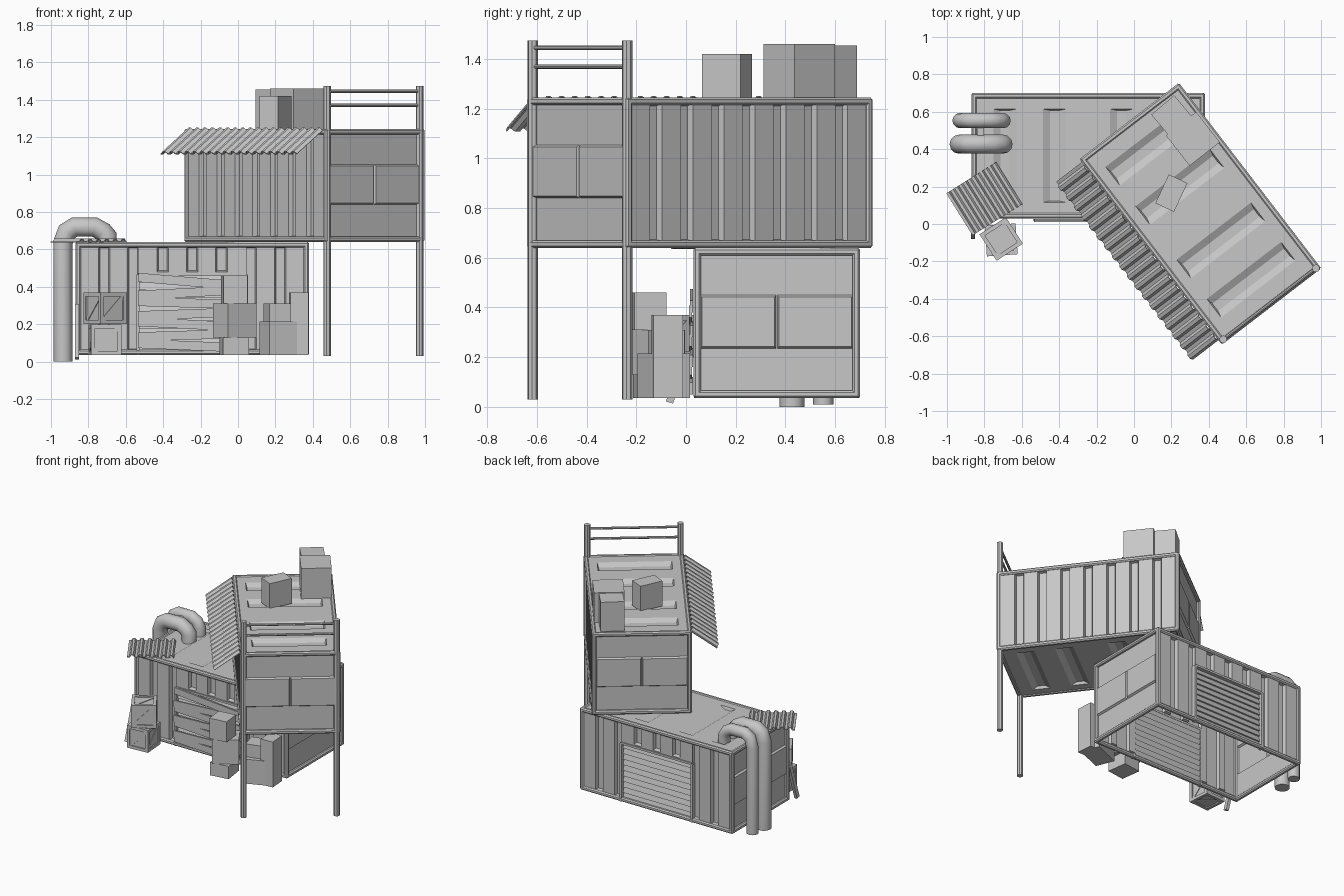
import bpy, bmesh, math, random
from mathutils import Matrix, Vector

if "Cube" in bpy.data.objects:
    bpy.data.objects.remove(bpy.data.objects["Cube"])

random.seed(4)
grey = bpy.data.materials.new("plain grey")
grey.diffuse_color = (0.57, 0.57, 0.57, 1)
grey.use_nodes = True
grey.node_tree.nodes["Principled BSDF"].inputs["Base Color"].default_value = grey.diffuse_color
I = Matrix.Identity(4)


def T(x, y, z):
    return Matrix.Translation((x, y, z))


def R(deg, axis='Z'):
    return Matrix.Rotation(math.radians(deg), 4, axis)


def finish(name, bm, mat=I, smooth=False):
    me = bpy.data.meshes.new(name)
    bm.to_mesh(me)
    bm.free()
    me.materials.append(grey)
    ob = bpy.data.objects.new(name, me)
    bpy.context.collection.objects.link(ob)
    ob.matrix_world = mat
    if smooth:
        for p in me.polygons:
            p.use_smooth = len(p.vertices) == 4
    return ob


def add_box(bm, size, mat=I, bevel=0):
    g = bmesh.ops.create_cube(bm, size=1, matrix=mat @ Matrix.Diagonal((*size, 1)))
    if bevel:
        es = list({e for v in g['verts'] for e in v.link_edges})
        bmesh.ops.bevel(bm, geom=es, offset=bevel, segments=1, affect='EDGES')


def add_face(bm, pts, mat):
    bm.faces.new([bm.verts.new(mat @ Vector(p)) for p in pts])


def add_panel(bm, mat, u0, u1, v0, v1, centers, ow, iw, d, m0, m1):
    """Flat sheet facing local +z with pressed pockets (d > 0 goes inward)."""
    a, b, s = v0 + m0, v1 - m1, 0.008
    flat = lambda x0, x1, y0, y1: add_face(
        bm, [(x0, y0, 0), (x1, y0, 0), (x1, y1, 0), (x0, y1, 0)], mat)
    flat(u0, u1, v0, a)
    flat(u0, u1, b, v1)
    x = u0
    for c in centers:
        o, i = ow / 2, iw / 2
        flat(x, c - o, a, b)
        outer = [(c - o, a, 0), (c + o, a, 0), (c + o, b, 0), (c - o, b, 0)]
        inner = [(c - i, a + s, -d), (c + i, a + s, -d), (c + i, b - s, -d), (c - i, b - s, -d)]
        add_face(bm, inner, mat)
        for k in range(4):
            n = (k + 1) % 4
            add_face(bm, [outer[k], outer[n], inner[n], inner[k]], mat)
        x = c + o
    flat(x, u1, a, b)


def corrugated(name, mat, length, depth, ridges, amp):
    """Wavy roofing sheet: ridges run along local y, repeat along x."""
    bm = bmesh.new()
    step = length / ridges
    pts = []
    for k in range(ridges):
        x = -length / 2 + k * step
        pts += [(x, 0), (x + .3 * step, 0), (x + .5 * step, amp), (x + .8 * step, amp)]
    pts.append((length / 2, 0))
    for (xa, za), (xb, zb) in zip(pts, pts[1:]):
        add_face(bm, [(xa, -depth / 2, za), (xb, -depth / 2, zb),
                      (xb, depth / 2, zb), (xa, depth / 2, za)], I)
    bmesh.ops.remove_doubles(bm, verts=bm.verts, dist=1e-5)
    ob = finish(name, bm, mat)
    ob.modifiers.new("thickness", 'SOLIDIFY').thickness = 0.006


def tube(name, pts, r, sides=12):
    """Pipe swept along a path in an XZ plane."""
    bm = bmesh.new()
    pts = [Vector(p) for p in pts]
    rings = []
    for k, p in enumerate(pts):
        t0 = (p - pts[max(k - 1, 0)]).normalized()
        t1 = (pts[min(k + 1, len(pts) - 1)] - p).normalized()
        t = (t0 + t1).normalized()
        n = Vector((0, 1, 0))
        side = t.cross(n)
        f = r / max(t.dot(t1 if t1.length else t0), .5)
        rings.append([bm.verts.new(p + n * r * math.cos(q) + side * f * math.sin(q))
                      for q in (2 * math.pi * j / sides for j in range(sides))])
    for A, B in zip(rings, rings[1:]):
        for j in range(sides):
            n = (j + 1) % sides
            bm.faces.new([A[j], A[n], B[n], B[j]])
    bm.faces.new(rings[0])
    bm.faces.new(rings[-1])
    bmesh.ops.recalc_face_normals(bm, faces=bm.faces)
    finish(name, bm, I, True)


# ---- shipping containers
L, W, H, F = 1.25, 0.67, 0.605, 0.03
RIBS = [k * 0.157 for k in range(-3, 4)]
ROOF = [-.445, -.18, .18, .445]
DOOR, HEAD = 0.29, 0.43


def container(name, mat, doors, floor):
    bm = bmesh.new()
    for s in (-1, 1):
        for t in (-1, 1):
            y, x = s * (W - F) / 2, s * (L - F) / 2
            z = H / 2 + t * (H - F) / 2
            add_box(bm, (L, F, F), T(0, y, z), .008)
            add_box(bm, (F, W, F), T(x, 0, z), .008)
            add_box(bm, (F, F, H), T(x, t * (W - F) / 2, H / 2), .008)
    finish(name + "_frame", bm, mat)

    bm = bmesh.new()
    up = R(90, 'X')
    h0, h1, u = .01, H - .01, L / 2 - .01
    for turn in (0, 180):
        side = R(turn) @ T(0, -W / 2 + .01, 0) @ up
        rib = (.062, .046, .025)
        if doors:
            add_panel(bm, side, -u, -DOOR, h0, h1, RIBS[:2], *rib, .015, .015)
            add_panel(bm, side, DOOR, u, h0, h1, RIBS[5:], *rib, .015, .015)
            add_panel(bm, side, -DOOR, DOOR, HEAD, h1, RIBS[2:5], *rib, .015, .015)
        else:
            add_panel(bm, side, -u, u, h0, h1, RIBS, *rib, .015, .015)
        # ends: raised pair of plates in the middle row
        end = R(turn + 90) @ T(0, -L / 2 + .02, 0) @ up
        add_panel(bm, end, -W / 2 + .01, W / 2 - .01, h0, h1, [-.155, .155],
                  .305, .293, -.014, .19, .18)
    e = W / 2 - .01
    add_panel(bm, T(0, 0, H - .006), -u, u, -e, e, ROOF, .125, .05, .02, .075, .075)
    if floor:
        add_panel(bm, T(0, 0, .006) @ R(180, 'X'), -u, u, -e, e, ROOF, .125, .05, .02, .075, .075)
    finish(name + "_panels", bm, mat)

    if doors:
        bm = bmesh.new()
        for turn in (0, 180):
            side = R(turn) @ T(0, -W / 2 + .012, 0)
            for s in (-1, 1):
                add_box(bm, (.015, .03, HEAD), side @ T(s * DOOR, .005, HEAD / 2))
            add_box(bm, (2 * DOOR, .03, .015), side @ T(0, .005, HEAD))
            n = 10
            for k in range(n):  # roller slats
                za, zb = .02 + k * .41 / n, .02 + (k + 1) * .41 / n
                add_face(bm, [(-DOOR, .008, za), (DOOR, .008, za),
                              (DOOR, .02, zb), (-DOOR, .02, zb)], side)
                add_face(bm, [(-DOOR, .02, zb), (DOOR, .02, zb),
                              (DOOR, .008, zb), (-DOOR, .008, zb)], side)
        finish(name + "_roller_doors", bm, mat)


container("lower_container", T(-.245, .365, .035), True, False)
UP = T(.355, .055, .64) @ R(-52.5)
container("upper_container", UP, False, True)

# ---- stilts and roof railing on the overhanging end
bm = bmesh.new()
for s in (-1, 1):
    bmesh.ops.create_cone(bm, cap_ends=True, segments=8, radius1=.021, radius2=.021,
                          depth=1.445, matrix=UP @ T(.607, s * .312, .1125))
for z in (1.37, 1.445):
    bmesh.ops.create_cone(bm, cap_ends=True, segments=8, radius1=.009, radius2=.009,
                          depth=.62, matrix=UP @ T(.607, 0, z - .64) @ R(90, 'X'))
finish("stilts_and_railing", bm)

# ---- corrugated awnings
corrugated("long_awning", UP @ T(-.005, -W / 2 - .085, .535) @ R(36, 'X'), 1.2, .215, 18, .016)
corrugated("small_awning", T(-.8, .135, .642) @ R(32), .315, .265, 6, .016)

# ---- exhaust pipes
for name, y, r, x0, z0 in (("front_pipe", .427, .051, -.935, 0), ("rear_pipe", .553, .041, -.93, .01)):
    top = .77 - r
    tube(name, [(x0, y, z0), (x0, y, .64), (x0 + .02, y, top - .025), (x0 + .06, y, top),
                (-.765, y, top), (-.72, y, top - .025), (-.7, y, .67), (-.7, y, .6)], r)
bm = bmesh.new()
add_box(bm, (.035, .13, .03), T(-.82, .49, .72))
finish("pipe_clamp", bm)


# ---- wooden crates with framed faces and diagonal braces
def crate(name, mat, s):
    bm = bmesh.new()
    b, h = s * .13, s / 2
    add_box(bm, (s * .9,) * 3)
    for rot in [R(k * 90) for k in range(4)] + [R(90, 'X'), R(-90, 'X')]:
        for t in (-1, 1):
            add_box(bm, (s, b, b), rot @ T(0, -h + b / 2, t * (h - b / 2)))
            add_box(bm, (b, b, s), rot @ T(t * (h - b / 2), -h + b / 2, 0))
        add_box(bm, (s * 1.1, b * .5, b), rot @ T(0, -h + b * .45, 0) @ R(-45, 'Y'))
    finish(name, bm, mat)


crate("lower_crate", T(-.71, -.085, .117) @ R(4), .165)
crate("upper_crate", T(-.71, -.08, .285) @ R(33), .168)

# ---- leaning pole beside the crates
bm = bmesh.new()
add_box(bm, (.022, .03, .3), T(-.86, -.02, .16) @ R(-18, 'X'))
finish("leaning_pole", bm)

# ---- boards nailed over the front door
bm = bmesh.new()
for k in range(7):
    tilt = (-1) ** k * random.uniform(1.5, 5)
    add_box(bm, (.57, .012, .048), T(-.25, .022 - .004 * (k % 2), .085 + k * .057) @ R(tilt, 'Y'))
finish("door_boards", bm)

# ---- cargo boxes: name, centre x y, bottom, top, size x y, turn
for name, x, y, z0, z1, sx, sy, a in (
        ("roof_box_small", .2, .165, 1.235, 1.42, .17, .11, 65),
        ("roof_box_large", .315, .455, 1.235, 1.46, .205, .205, -52),
        ("roof_box_medium", .205, .575, 1.235, 1.455, .16, .16, -50),
        ("stack_box_bottom", -.02, -.13, .035, .13, .14, .15, 8),
        ("stack_box_middle", -.018, -.115, .13, .31, .18, .15, 32),
        ("stack_box_top", -.02, -.15, .31, .46, .13, .13, 6),
        ("ground_box", .243, -.09, .035, .215, .22, .14, 22),
        ("box_on_box_short", .21, -.08, .215, .31, .12, .12, 15),
        ("box_on_box_tall", .325, -.075, .035, .37, .095, .12, 4)):
    bm = bmesh.new()
    add_box(bm, (sx, sy, z1 - z0))
    finish(name, bm, T(x, y, (z0 + z1) / 2) @ R(a))
